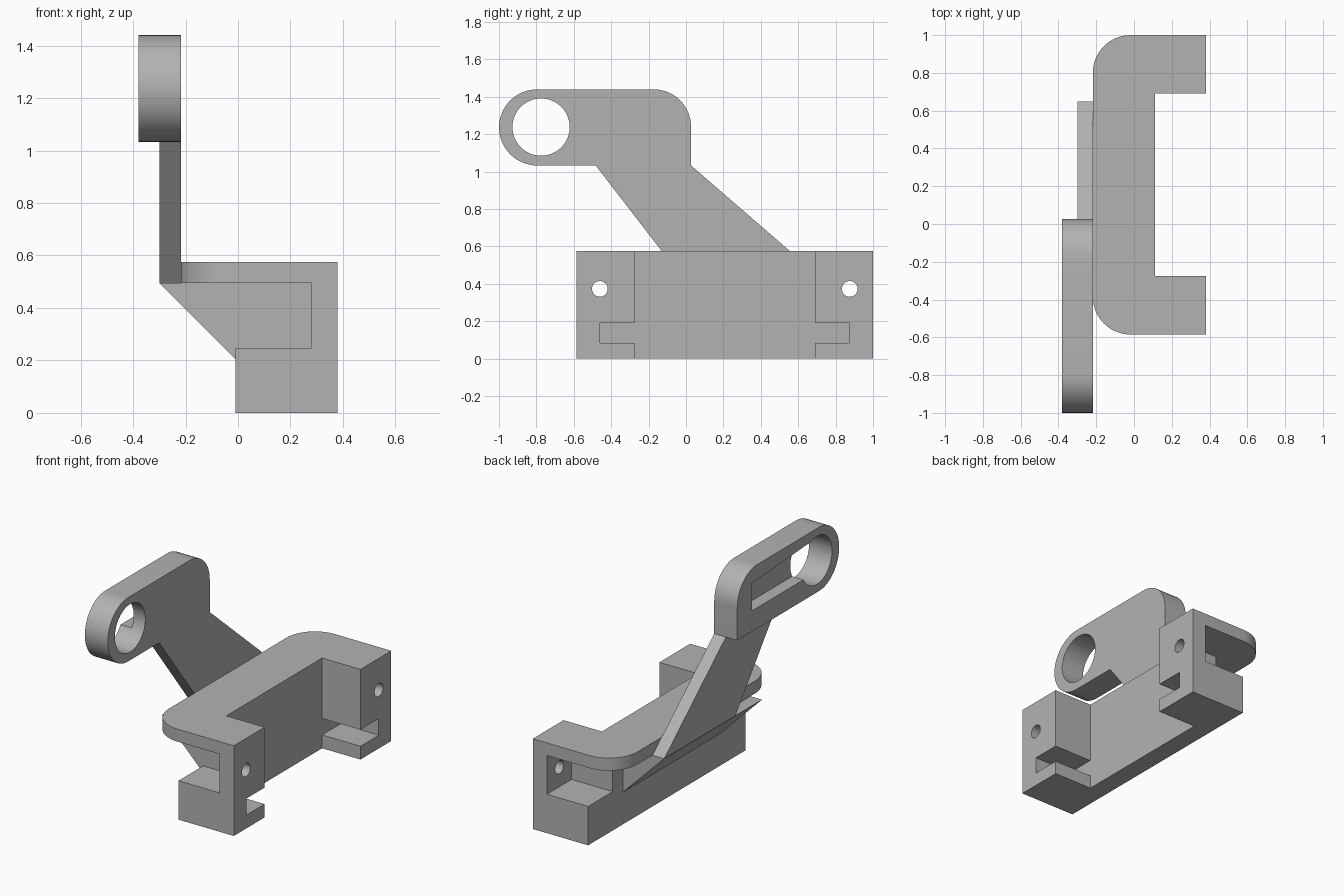
import bpy, bmesh, math
from mathutils import Vector

if "Cube" in bpy.data.objects:
    bpy.data.objects.remove(bpy.data.objects["Cube"])

grey = bpy.data.materials.new("plain grey")
grey.use_nodes = True
grey.diffuse_color = (0.45, 0.45, 0.45, 1)
grey.node_tree.nodes["Principled BSDF"].inputs["Base Color"].default_value = grey.diffuse_color


def arc(cx, cy, r, start, end, steps=16):
    """Points along an arc, angles in degrees."""
    angles = [math.radians(start + (end - start) * i / steps) for i in range(steps + 1)]
    return [(cx + r * math.cos(a), cy + r * math.sin(a)) for a in angles]


def prism(name, axis, outline, low, high):
    """Extrude a flat outline along the x, y or z axis."""
    place = {"x": lambda a, b, d: (d, a, b),
             "y": lambda a, b, d: (a, d, b),
             "z": lambda a, b, d: (a, b, d)}[axis]
    bm = bmesh.new()
    face = bm.faces.new([bm.verts.new(place(a, b, low)) for a, b in outline])
    grown = bmesh.ops.extrude_face_region(bm, geom=[face])["geom"]
    bmesh.ops.translate(bm, vec=Vector(place(0, 0, high - low)),
                        verts=[v for v in grown if isinstance(v, bmesh.types.BMVert)])
    bmesh.ops.recalc_face_normals(bm, faces=bm.faces)
    mesh = bpy.data.meshes.new(name)
    bm.to_mesh(mesh)
    bm.free()
    mesh.materials.append(grey)
    obj = bpy.data.objects.new(name, mesh)
    bpy.context.collection.objects.link(obj)
    return obj


def box(name, x0, x1, y0, y1, z0, z1):
    return prism(name, "z", [(x0, y0), (x1, y0), (x1, y1), (x0, y1)], z0, z1)


def combine(target, other, operation):
    """Apply a boolean and discard the second object."""
    mod = target.modifiers.new("boolean", "BOOLEAN")
    mod.operation, mod.solver, mod.object = operation, "EXACT", other
    bpy.context.view_layer.objects.active = target
    bpy.ops.object.modifier_apply(modifier=mod.name)
    bpy.data.objects.remove(other)


def finish(obj):
    bpy.ops.object.select_all(action="DESELECT")
    obj.select_set(True)
    bpy.context.view_layer.objects.active = obj
    bpy.ops.object.shade_smooth_by_angle(angle=math.radians(30))


FRONT, BACK = -0.585, 1.0
INNER_FRONT, INNER_BACK = -0.275, 0.69
MIDDLE = (FRONT + BACK) / 2
TOP, SHELF = 0.575, 0.495

# U-shaped mounting body
notch = [(0.38, INNER_BACK), (0.11, INNER_BACK), (0.11, INNER_FRONT), (0.38, INNER_FRONT)]
body = prism("mounting_body", "z", [(0.38, FRONT), (-0.01, FRONT), (-0.01, BACK), (0.38, BACK)]
             [::-1] + notch[::-1], 0, SHELF)

# Cuts in both arms: end pocket, inner slot and screw hole
for side in (-1, 1):
    def y(offset):
        return MIDDLE + side * offset
    near, far = sorted((y(0.545), y(0.9)))
    combine(body, box("pocket", -0.1, 0.28, near, far, 0.248, 0.6), "DIFFERENCE")
    near, far = sorted((y(0.4), y(0.667)))
    combine(body, box("slot", 0.11, 0.5, near, far, 0.085, 0.19), "DIFFERENCE")
    hole = prism("screw_hole", "x", arc(y(0.668), 0.373, 0.042, 0, 345, 23), 0.2, 0.5)
    combine(body, hole, "DIFFERENCE")

# Top plate with rounded outer corners
plate = prism("top_plate", "z",
              notch + [(0.38, FRONT)] + arc(-0.018, FRONT + 0.2, 0.2, 270, 180)
              + arc(-0.018, BACK - 0.2, 0.2, 180, 90) + [(0.38, BACK)], SHELF, TOP)
combine(body, plate, "UNION")

# Sloped rib that carries the strut
rib = prism("support_rib", "y", [(0.03, 0.205), (-0.01, 0.205), (-0.3, SHELF), (0.03, SHELF)],
            MIDDLE - 0.545, 0.648)
combine(body, rib, "UNION")
finish(body)

# Head of the arm, with a round eye and a recess on its outer side
HOLE_Y, HOLE_Z, HOLE_R = -0.775, 1.238, 0.153
head = prism("arm_head", "x",
             [(0.027, 1.033)] + arc(-0.173, 1.24, 0.2, 0, 90)
             + arc(-0.796, 1.2365, 0.2035, 90, 270, 32), -0.38, -0.218)
eye = prism("eye", "x", arc(HOLE_Y, HOLE_Z, HOLE_R, 0, 354.375, 63), -0.5, 0)
combine(head, eye, "DIFFERENCE")
recess = prism("recess", "x", [(-0.12, 1.165), (-0.12, 1.34), (-0.72, 1.378), (-0.72, 1.165)],
               -0.5, -0.3)
combine(head, recess, "DIFFERENCE")
finish(head)

# Slanted strut between rib and head
strut = prism("arm_strut", "x", [(-0.068, SHELF), (0.648, SHELF), (0.027, 1.033), (-0.483, 1.033)],
              -0.3, -0.218)
finish(strut)
